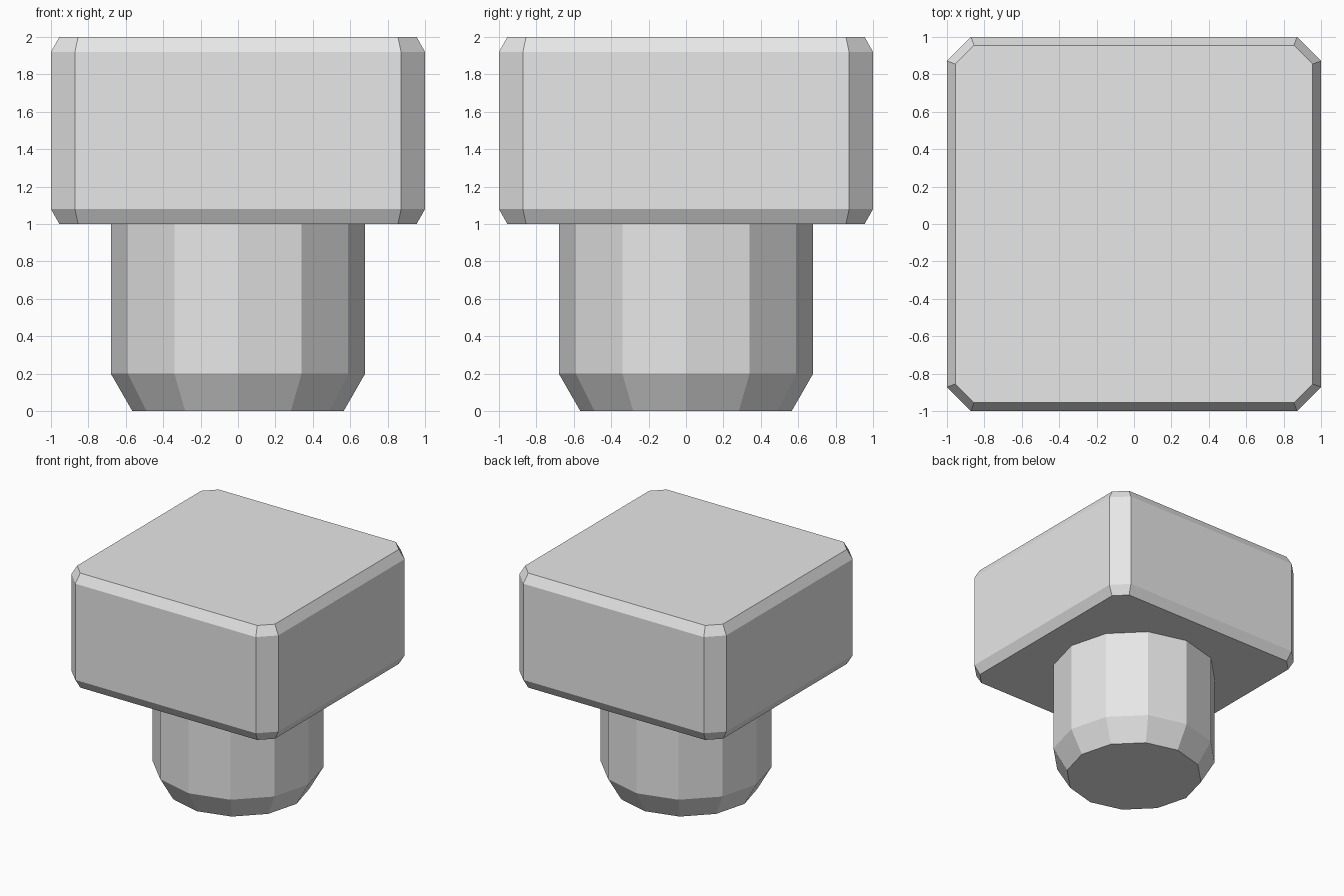
import bpy
import bmesh
import math

if "Cube" in bpy.data.objects:
    bpy.data.objects.remove(bpy.data.objects["Cube"])

grey = bpy.data.materials.new("light_grey")
grey.diffuse_color = (0.8, 0.8, 0.8, 1)
grey.use_nodes = True
grey.node_tree.nodes["Principled BSDF"].inputs["Base Color"].default_value = grey.diffuse_color


def loft(name, rings):
    """Closed flat-shaded solid through stacked rings of equal point count."""
    bm = bmesh.new()
    loops = [[bm.verts.new(p) for p in ring] for ring in rings]
    n = len(loops[0])
    for low, high in zip(loops, loops[1:]):
        for i in range(n):
            j = (i + 1) % n
            bm.faces.new((low[i], low[j], high[j], high[i]))
    bm.faces.new(loops[0][::-1])
    bm.faces.new(loops[-1])
    mesh = bpy.data.meshes.new(name)
    bm.to_mesh(mesh)
    bm.free()
    mesh.materials.append(grey)
    obj = bpy.data.objects.new(name, mesh)
    bpy.context.collection.objects.link(obj)
    return obj


def cut_square(half, cut, z):
    """Square with cut corners, counter-clockwise."""
    pts = []
    for k in range(4):
        c, s = round(math.cos(k * math.pi / 2)), round(math.sin(k * math.pi / 2))
        for x, y in ((half, -cut), (half, cut)):
            pts.append((c * x - s * y, s * x + c * y, z))
    return pts


def circle(radius, z, sides=12):
    return [(radius * math.cos(math.tau * i / sides),
             radius * math.sin(math.tau * i / sides), z) for i in range(sides)]


# Square head with chamfered edges and corners
loft("head", [cut_square(0.955, 0.855, 1.0), cut_square(1.0, 0.872, 1.08),
              cut_square(1.0, 0.872, 1.92), cut_square(0.955, 0.855, 2.0)])

# Twelve-sided shaft with a tapered tip, ending against the head
loft("shaft", [circle(0.565, 0.0), circle(0.68, 0.2), circle(0.68, 1.0)])
